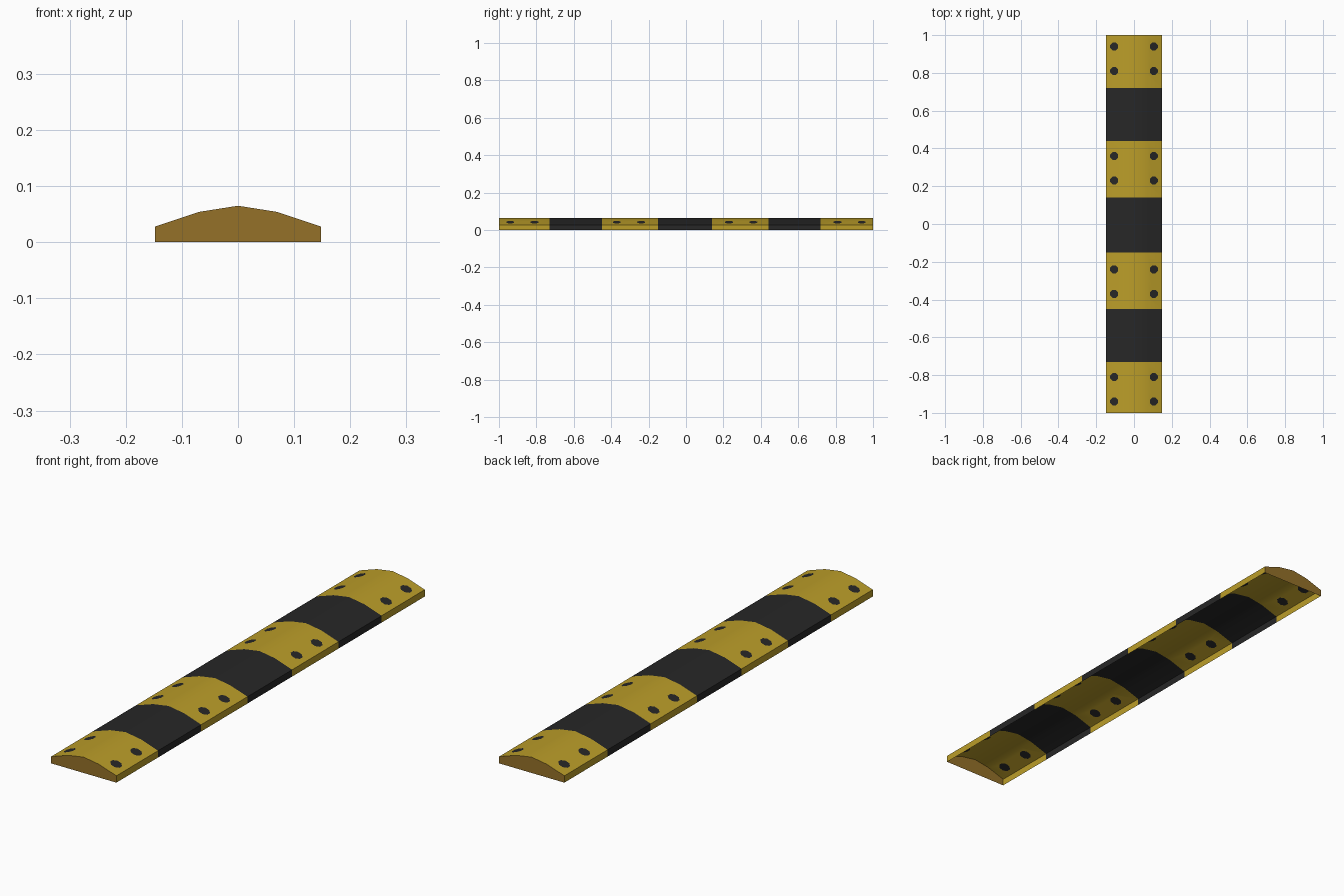
import bpy, bmesh, math
from mathutils import Vector

if "Cube" in bpy.data.objects:
    bpy.data.objects.remove(bpy.data.objects["Cube"])

HALF_W, HALF_L = 0.148, 1.0
BOLT_X, BOLT_R = 0.105, 0.021
STRIPES = [-0.73, -0.45, -0.15, 0.14, 0.44, 0.72]
BOLT_Y = [-0.94, -0.81, -0.37, -0.24, 0.23, 0.36, 0.81, 0.94]


def material(name, rgb):
    m = bpy.data.materials.new(name)
    m.diffuse_color = (*rgb, 1)
    m.use_nodes = True
    m.node_tree.nodes["Principled BSDF"].inputs["Base Color"].default_value = m.diffuse_color
    return m


def cut(bm, faces, co, no):
    geom = set(faces)
    for f in faces:
        geom.update(f.edges)
        geom.update(f.verts)
    bmesh.ops.bisect_plane(bm, geom=list(geom), dist=1e-6, plane_co=co, plane_no=no)


# Arched cross-section swept along the length, open underneath
profile = [(-HALF_W, 0), (-HALF_W, 0.028), (-0.07, 0.054), (0, 0.065),
           (0.07, 0.054), (HALF_W, 0.028), (HALF_W, 0)]
bm = bmesh.new()
front = [bm.verts.new((x, -HALF_L, z)) for x, z in profile]
back = [bm.verts.new((x, HALF_L, z)) for x, z in profile]
for i in range(len(profile) - 1):
    bm.faces.new((front[i], front[i + 1], back[i + 1], back[i]))
bm.faces.new(front)
bm.faces.new(back[::-1])
bmesh.ops.recalc_face_normals(bm, faces=bm.faces[:])
if sum(f.normal.z for f in bm.faces) < 0:
    bmesh.ops.reverse_faces(bm, faces=bm.faces[:])

# Stripe boundaries
for y in STRIPES:
    cut(bm, bm.faces[:], (0, y, 0), (0, 1, 0))

# Bolt heads: square cells on the slopes, then corners trimmed to octagons
slopes = lambda: [f for f in bm.faces
                  if f.normal.z > 0.5 and abs(f.calc_center_median().x) > 0.07]
for y in BOLT_Y:
    for s in (-BOLT_R, BOLT_R):
        cut(bm, slopes(), (0, y + s, 0), (0, 1, 0))


def near_bolt(f, x, y):
    c = f.calc_center_median()
    return f.normal.z > 0.5 and abs(c.x - x) < 0.012 and abs(c.y - y) < 0.012


bolts = [(x, y) for x in (-BOLT_X, BOLT_X) for y in BOLT_Y]
for x, y in bolts:
    strip = [f for f in slopes() if abs(f.calc_center_median().y - y) < 0.005
             and f.calc_center_median().x * x > 0]
    cut(bm, strip, (x - BOLT_R, 0, 0), (1, 0, 0))
    strip = [f for f in slopes() if abs(f.calc_center_median().y - y) < 0.005
             and f.calc_center_median().x * x > 0]
    cut(bm, strip, (x + BOLT_R, 0, 0), (1, 0, 0))
    for k in range(4):
        a = math.pi / 4 + k * math.pi / 2
        d = Vector((math.cos(a), math.sin(a), 0))
        cell = [f for f in bm.faces if near_bolt(f, x, y)]
        cut(bm, cell, Vector((x, y, 0)) + d * BOLT_R, d)

# Colour by rule: end caps, alternating stripes, bolts
for f in bm.faces:
    c = f.calc_center_bounds()
    band = sum(c.y > y for y in STRIPES)
    f.material_index = band % 2
    if abs(f.normal.y) > 0.9:
        f.material_index = 2
    elif any(near_bolt(f, x, y) for x, y in bolts):
        f.material_index = 1

mesh = bpy.data.meshes.new("speed_bump")
bm.to_mesh(mesh)
bm.free()
for m in (material("safety yellow", (0.50, 0.34, 0.022)),
          material("black rubber", (0.02, 0.02, 0.02)),
          material("ochre end", (0.30, 0.165, 0.022))):
    mesh.materials.append(m)
bump = bpy.data.objects.new("speed_bump", mesh)
bpy.context.collection.objects.link(bump)
bpy.context.view_layer.objects.active = bump
bump.select_set(True)
bpy.ops.object.shade_smooth_by_angle(angle=math.radians(30))
